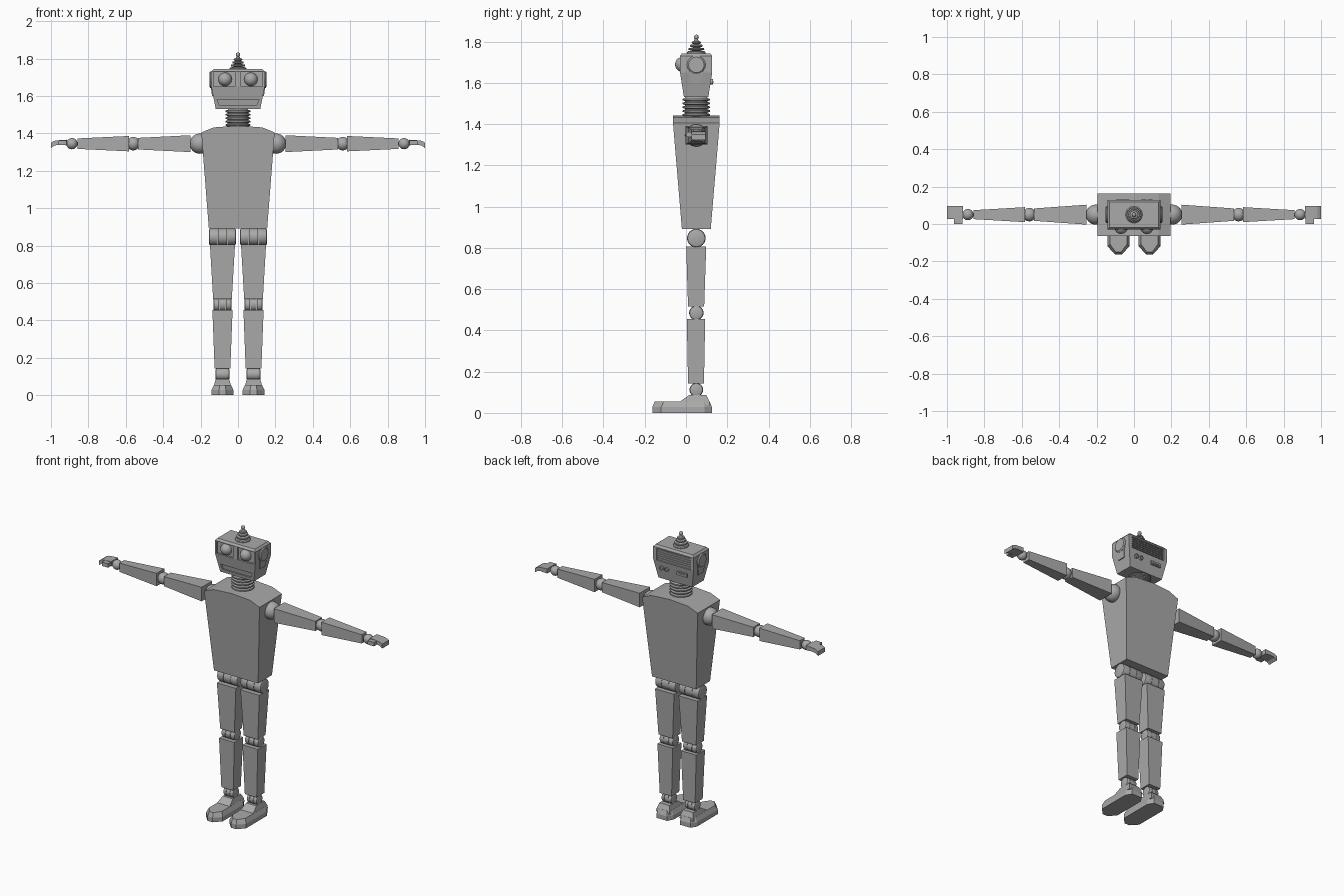
import bpy, bmesh, math
from mathutils import Vector

if "Cube" in bpy.data.objects:
    bpy.data.objects.remove(bpy.data.objects["Cube"])

CY = 0.05  # depth of the body axis
grey = bpy.data.materials.new("grey metal")
grey.diffuse_color = (0.4, 0.4, 0.4, 1)
grey.use_nodes = True
grey.node_tree.nodes["Principled BSDF"].inputs["Base Color"].default_value = grey.diffuse_color


def finish(name, bm, mirror=False, smooth=False):
    bmesh.ops.recalc_face_normals(bm, faces=bm.faces)
    me = bpy.data.meshes.new(name)
    bm.to_mesh(me)
    bm.free()
    me.materials.append(grey)
    ob = bpy.data.objects.new(name, me)
    bpy.context.collection.objects.link(ob)
    bpy.ops.object.select_all(action='DESELECT')
    ob.select_set(True)
    bpy.context.view_layer.objects.active = ob
    if smooth:
        bpy.ops.object.shade_smooth_by_angle(angle=math.radians(35))
    if mirror:
        ob.modifiers.new("mirror", 'MIRROR').use_mirror_merge = False
    return ob


def loft(name, rings, **kw):
    """Skin through rings of equal point count, capped at both ends."""
    bm = bmesh.new()
    rows = [[bm.verts.new(p) for p in r] for r in rings]
    n = len(rows[0])
    for a, b in zip(rows, rows[1:]):
        for i in range(n):
            j = (i + 1) % n
            bm.faces.new((a[i], a[j], b[j], b[i]))
    bm.faces.new(rows[0])
    bm.faces.new(rows[-1])
    return finish(name, bm, **kw)


def rect_z(x0, x1, y0, y1, z):
    return [(x0, y0, z), (x1, y0, z), (x1, y1, z), (x0, y1, z)]


def rect_x(x, hy, hz, y=CY, z=1.345):
    return [(x, y - hy, z - hz), (x, y + hy, z - hz), (x, y + hy, z + hz), (x, y - hy, z + hz)]


def box(name, x0, x1, y0, y1, z0, z1, **kw):
    return loft(name, [rect_z(x0, x1, y0, y1, z0), rect_z(x0, x1, y0, y1, z1)], **kw)


def lathe(name, prof, c, axis, seg=24, **kw):
    """Revolve (radius, distance) points round an axis through c."""
    c = Vector(c)
    d = Vector(axis)
    u = d.orthogonal().normalized()
    v = d.cross(u)
    rings = []
    for r, t in prof:
        rings.append([c + d * t + (u * math.cos(a) + v * math.sin(a)) * r
                      for a in (2 * math.pi * i / seg for i in range(seg))])
    return loft(name, rings, smooth=True, **kw)


def ball(name, c, r, **kw):
    bm = bmesh.new()
    bmesh.ops.create_uvsphere(bm, u_segments=24, v_segments=14, radius=r)
    bmesh.ops.translate(bm, verts=bm.verts, vec=c)
    return finish(name, bm, smooth=True, **kw)


def cut(ob, cutter):
    cutter.hide_render = True
    m = ob.modifiers.new("cut", 'BOOLEAN')
    m.operation, m.object, m.solver = 'DIFFERENCE', cutter, 'EXACT'
    bpy.context.view_layer.objects.active = ob
    bpy.ops.object.modifier_apply(modifier=m.name)
    bpy.data.objects.remove(cutter)


# Torso: tapered, with an arched shoulder line
def torso_section(hy, f, zs):
    pts = [(-f, zs[0]), (f, zs[0]), (.196, 1.405), (.13, 1.432), (0, 1.441), (-.13, 1.432), (-.196, 1.405)]
    return pts


front = torso_section(0, .156, (.892,))
loft("torso", [[(x, CY + s * (.07 if z < 1 else .113), z) for x, z in front] for s in (-1, 1)])

# Ribbed neck
neck = [(.045, 1.42)]
for i in range(5):
    z = 1.437 + i * .0185
    neck += [(.055, z), (.066, z + .004), (.066, z + .011), (.055, z + .015)]
neck += [(.045, 1.54)]
lathe("neck", neck, (0, CY, 0), (0, 0, 1))

# Head with recessed eye sockets, mouth and back panel
head = loft("head", [rect_z(-.119, .119, -.01, .108, 1.53),
                     rect_z(-.143, .143, -.029, .127, 1.65),
                     rect_z(-.143, .143, -.029, .127, 1.73),
                     rect_z(-.132, .132, -.019, .117, 1.743)])
for s in (-1, 1):
    x0, x1 = sorted((s * .016, s * .132))
    cut(head, box("socket_cutter", x0, x1, -.1, -.017, 1.65, 1.727))
cut(head, loft("mouth_cutter", [rect_z(-.1, .1, -.1, -.003, 1.55),
                                rect_z(-.112, .112, -.1, -.008, 1.582)]))
cut(head, box("panel_cutter", -.12, .12, .117, .2, 1.648, 1.722))

# Eyes
lathe("eyes", [(.036 * math.cos(a), .036 * math.sin(a)) for a in [math.pi / 2 * i / 8 * .98 for i in range(9)]],
      (.069, -.017, 1.689), (0, -1, 0), mirror=True)

# Slats in the back panel
for i in range(5):
    z = 1.655 + i * .0135
    box("back_slat", -.12, .12, .115, .123, z, z + .007)

# Dials and slot on the back of the head
for x in (.085, .05):
    lathe("back_dial", [(.013, 0), (.013, .02), (.009, .02), (.009, .014)], (x, .111, 1.605), (0, 1, 0), 16)
box("back_slot_plate", -.095, -.025, .11, .13, 1.593, 1.615)
box("back_slot_bar", -.085, -.035, .125, .134, 1.6, 1.608)

# Ears: round disc with a tapered plate below
lathe("ear_disc", [(.045, .13), (.045, .147), (.038, .153)], (0, CY, 1.687), (1, 0, 0), 16, mirror=True)
loft("ear_plate", [[(x0, CY - .024, 1.6), (x0, CY + .024, 1.6), (x1, CY + .04, 1.67), (x1, CY - .04, 1.67)]
                   for x0, x1 in ((.12, .13), (.139, .149))], mirror=True)

# Antenna: stacked discs and a tip ball
ant = [(.045, 1.738), (.045, 1.748), (.04, 1.753), (.02, 1.755)]
for r, z in ((.037, 1.759), (.029, 1.775), (.021, 1.79)):
    ant += [(r, z), (r + .002, z + .004), (r, z + .009), (.012, z + .012)]
ant += [(.006, 1.815)]
lathe("antenna", ant, (0, CY, 0), (0, 0, 1))
ball("antenna_tip", (0, CY, 1.821), .012)

# Arms
ball("shoulder", (.204, CY, 1.345), .054, mirror=True)
loft("upper_arm", [rect_x(.255, .053, .045), rect_x(.535, .033, .031)], mirror=True)
ball("elbow", (.56, CY, 1.345), .036, mirror=True)
loft("forearm", [rect_x(.583, .04, .041), rect_x(.857, .024, .028)], mirror=True)
ball("wrist", (.888, CY, 1.345), .03, mirror=True)


def hand_section(x, y0, y1, z0, z1):
    return [(x, y0, z0), (x, y1, z0), (x, y1, z1), (x, y0, z1)]


loft("hand", [hand_section(.915, .027, .095, 1.336, 1.366), hand_section(.96, .027, .095, 1.339, 1.363),
              hand_section(.982, .027, .095, 1.335, 1.36), hand_section(1, .027, .095, 1.322, 1.35)], mirror=True)
loft("thumb", [hand_section(.918, -.001, .03, 1.337, 1.362), hand_section(.962, -.001, .03, 1.337, 1.362)],
     mirror=True)


# Leg joints: a three-part hinge across the leg
def hinge(name, cx, w, z, r):
    t = w / 3
    b = .01
    for k in (-1, 1):
        lathe(name + "_side", [(r - b, 0), (r - .003, .003), (r, b), (r, 2 * t - .002)],
              (cx + k * w, CY, z), (-k, 0, 0), mirror=True)
    lathe(name + "_middle", [(r, -t), (r, t)], (cx, CY, z), (1, 0, 0), mirror=True)


LX = .083
hinge("hip", LX, .073, .847, .045)
loft("thigh", [rect_z(LX - .067, LX + .067, .001, .098, .806),
               rect_z(LX - .05, LX + .05, .01, .088, .515)], mirror=True)
hinge("knee", LX, .049, .485, .035)
loft("shin", [rect_z(LX - .054, LX + .054, .004, .093, .456),
              rect_z(LX - .042, LX + .042, .01, .087, .143)], mirror=True)
hinge("ankle", LX, .037, .112, .033)


# Foot: pointed toe, chamfered heel, raised ankle block
def plan(k, z, e=0):
    half = [(.018, -.163 + e), (.058, -.12 + e), (.058, .09), (.036, .126 - e)]
    pts = [(x * k, y) for x, y in half]
    return [(LX + x, y, z) for x, y in pts] + [(LX - x, y, z) for x, y in reversed(pts)]


loft("foot", [plan(1, 0), plan(1, .028), plan(.78, .056, .012)], mirror=True)
loft("foot_instep", [rect_z(LX - .05, LX + .05, -.045, .115, .035),
                     rect_z(LX - .044, LX + .044, -.025, .113, .058),
                     rect_z(LX - .036, LX + .036, .015, .098, .086)], mirror=True)
